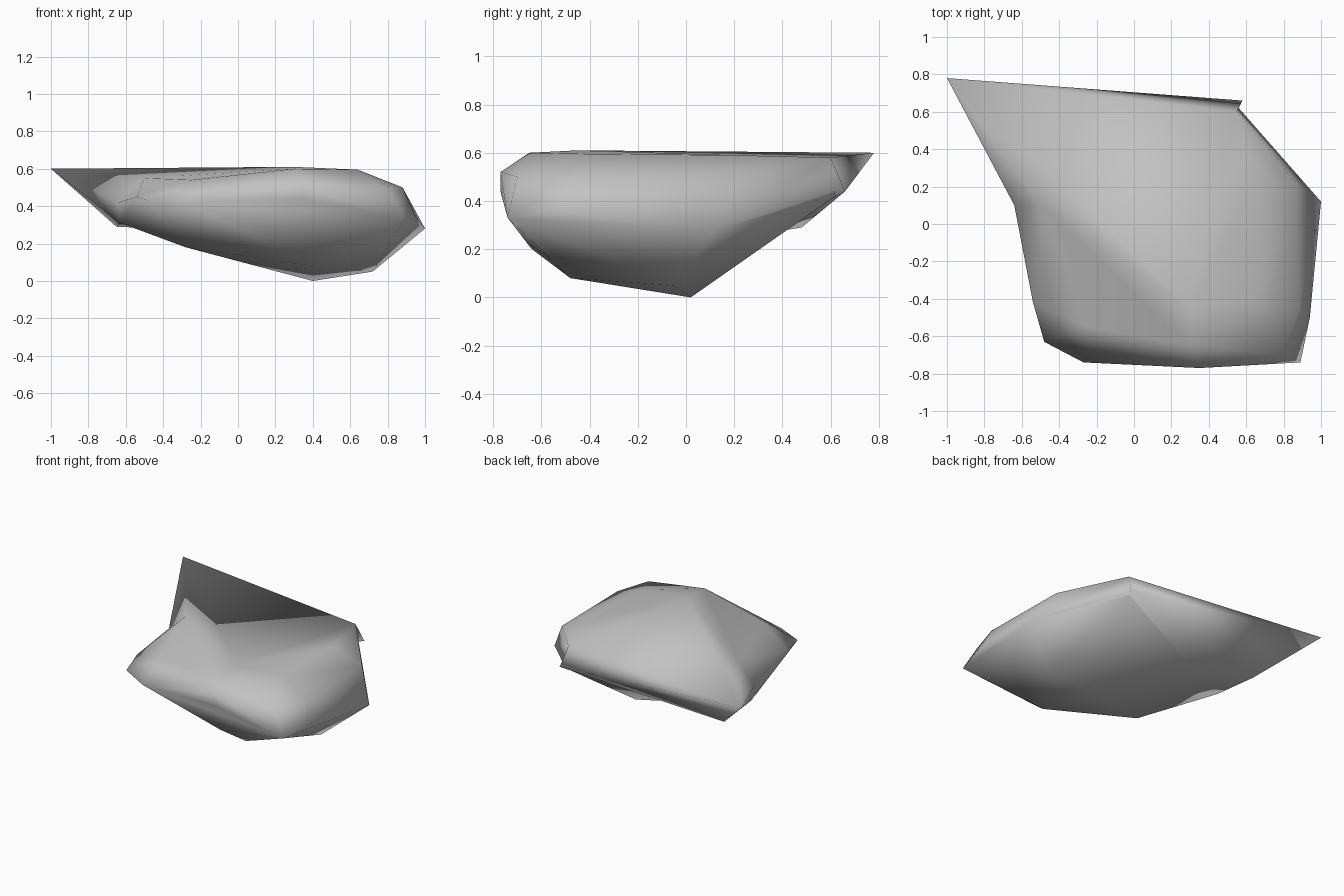
import bpy, bmesh

cube = bpy.data.objects.get("Cube")
if cube:
    bpy.data.objects.remove(cube, do_unlink=True)

# Plain grey stone
stone = bpy.data.materials.new("grey_stone")
stone.use_nodes = True
grey = (0.54, 0.54, 0.54, 1)
stone.diffuse_color = grey
shader = stone.node_tree.nodes["Principled BSDF"]
shader.inputs["Base Color"].default_value = grey
shader.inputs["Roughness"].default_value = 0.9


def chunk(name, corners):
    """Convex stone chunk wrapped around a few corner points."""
    bm = bmesh.new()
    for co in corners:
        bm.verts.new(co)
    result = bmesh.ops.convex_hull(bm, input=bm.verts[:])
    spare = {e for e in result["geom_interior"] + result["geom_unused"]
             if isinstance(e, bmesh.types.BMVert)}
    bmesh.ops.delete(bm, geom=list(spare), context="VERTS")
    bmesh.ops.recalc_face_normals(bm, faces=bm.faces[:])
    mesh = bpy.data.meshes.new(name)
    bm.to_mesh(mesh)
    bm.free()
    mesh.materials.append(stone)
    obj = bpy.data.objects.new(name, mesh)
    bpy.context.collection.objects.link(obj)
    return obj


# Corners shared by both chunks
crown, back_top = (.3, -.45, .61), (.55, .6, .58)
waist = [(-.64, .1, .42), (-.5, .1, .55), (-.63, .13, .31)]

# Main body
top = [crown, (.3, -.65, .6), (.64, -.4, .595), (.64, .2, .59), (-.25, -.55, .54)]
right_rim = [(.87, .22, .5), (.88, -.45, .5), (.8, -.7, .5), (1, .12, .28),
             (.94, -.5, .36), (.89, -.74, .33)]
front_rim = [(.35, -.77, .52), (.35, -.77, .44), (-.27, -.74, .42),
             (-.48, -.63, .43), (-.54, -.42, .45)]
underside = [(.4, .02, 0), (.72, -.05, .05), (.4, -.48, .08), (.3, -.64, .2),
             (-.28, -.3, .18), (.82, -.2, .17), (-.2, .35, .27)]
body = chunk("rock", top + right_rim + front_rim + underside + waist
             + [back_top, (.56, .62, .42)])

# Overhanging back ledge that runs out to the point
ledge = chunk("rock_ledge", waist + [
    (-1, .78, .6), (-.65, .48, .29), (-.2, .35, .27), (.15, .55, .37),
    crown, back_top, (.58, .66, .44)])

# Fuse both chunks into one stone
fuse = body.modifiers.new("fuse", "BOOLEAN")
fuse.operation = "UNION"
fuse.solver = "EXACT"
fuse.object = ledge
bpy.context.view_layer.objects.active = body
bpy.ops.object.modifier_apply(modifier=fuse.name)
bpy.data.objects.remove(ledge, do_unlink=True)

# Clean slivers, shade softly, and turn the shell to face inwards
bm = bmesh.new()
bm.from_mesh(body.data)
bmesh.ops.remove_doubles(bm, verts=bm.verts[:], dist=0.015)
bmesh.ops.triangulate(bm, faces=bm.faces[:])
bmesh.ops.recalc_face_normals(bm, faces=bm.faces[:])
bmesh.ops.reverse_faces(bm, faces=bm.faces[:])
for face in bm.faces:
    face.smooth = True
bm.to_mesh(body.data)
bm.free()
